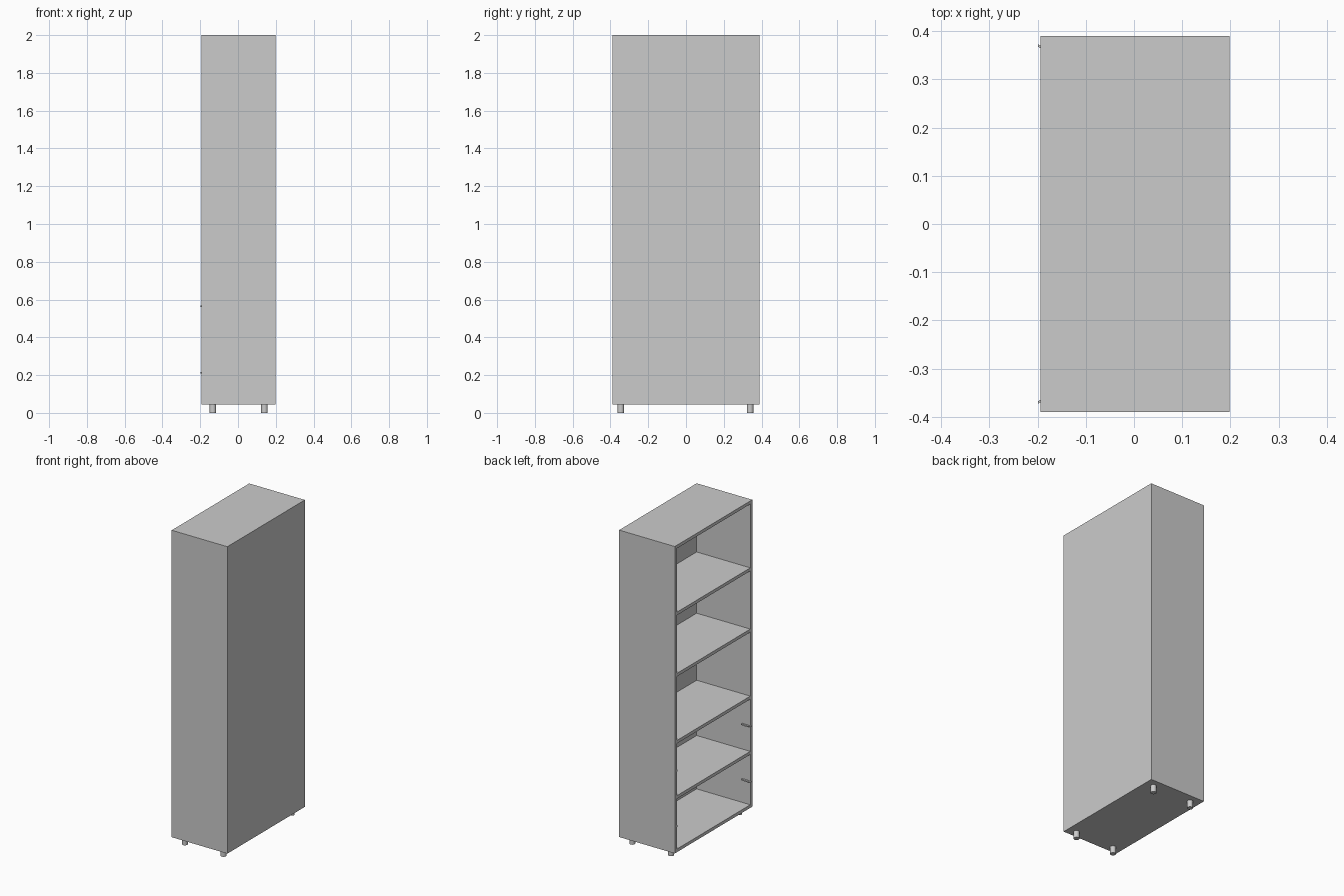
import bpy
from mathutils import Vector

cube = bpy.data.objects.get("Cube")
if cube:
    bpy.data.objects.remove(cube, do_unlink=True)

grey = bpy.data.materials.new("plain grey")
grey.use_nodes = True
colour = (0.6, 0.6, 0.6, 1)
grey.diffuse_color = colour
grey.node_tree.nodes["Principled BSDF"].inputs["Base Color"].default_value = colour

# Overall cabinet limits and board thickness
X0, X1, Y, Z0, Z1, T = -0.194, 0.198, 0.39, 0.045, 2.0, 0.02
BACK = 0.014


def board(name, lo, hi):
    lo, hi = Vector(lo), Vector(hi)
    bpy.ops.mesh.primitive_cube_add(size=1, location=(lo + hi) / 2)
    ob = bpy.context.object
    ob.name = name
    ob.scale = hi - lo
    bpy.ops.object.transform_apply(location=False, rotation=False, scale=True)
    ob.data.materials.append(grey)
    return ob


def hinge(name, side, z):
    # Slim arm lying along the side wall, bending inward and out past the front edge
    wall = Y - T
    outline = [(-0.135, 0), (-0.135, 0.008), (-0.165, 0.012), (-0.185, 0.012),
               (-0.199, 0.002), (-0.199, -0.003), (-0.194, 0), (-0.185, 0.003), (-0.175, 0)]
    h = 0.004
    n = len(outline)
    verts = [(x, side * (wall - d), z + dz) for dz in (-h, h) for x, d in outline]
    faces = [tuple(range(n)), tuple(range(2 * n - 1, n - 1, -1))]
    faces += [((i + 1) % n, i, i + n, (i + 1) % n + n) for i in range(n)]
    if side > 0:
        faces = [f[::-1] for f in faces]
    mesh = bpy.data.meshes.new(name)
    mesh.from_pydata(verts, [], faces)
    mesh.materials.append(grey)
    ob = bpy.data.objects.new(name, mesh)
    bpy.context.collection.objects.link(ob)


# Carcass, open towards -x
board("top_panel", (X0, -Y, Z1 - T), (X1, Y, Z1))
board("bottom_panel", (X0, -Y, Z0), (X1, Y, Z0 + T))
board("back_panel", (X1 - BACK, -Y, Z0 + T), (X1, Y, Z1 - T))
for side, label in ((-1, "front"), (1, "rear")):
    y0, y1 = sorted((side * Y, side * (Y - T)))
    board(label + "_side_panel", (X0, y0, Z0 + T), (X1 - BACK, y1, Z1 - T))

# Shelves, given by the height of their top face
for i, z in enumerate((0.405, 0.757, 1.184, 1.574)):
    board(f"shelf_{i + 1}", (X0, T - Y, z - T), (X1 - BACK, Y - T, z))

# Round feet
for x in (-0.133, 0.14):
    for y in (-0.345, 0.34):
        bpy.ops.mesh.primitive_cylinder_add(vertices=24, radius=0.017, depth=Z0,
                                            location=(x, y, Z0 / 2))
        foot = bpy.context.object
        foot.name = "foot"
        foot.data.materials.append(grey)
        bpy.ops.object.shade_smooth_by_angle()

# Door hinges at two heights on both side walls
for side, label in ((-1, "front"), (1, "rear")):
    for z, level in ((0.213, "lower"), (0.565, "upper")):
        hinge(f"{level}_{label}_hinge", side, z)
